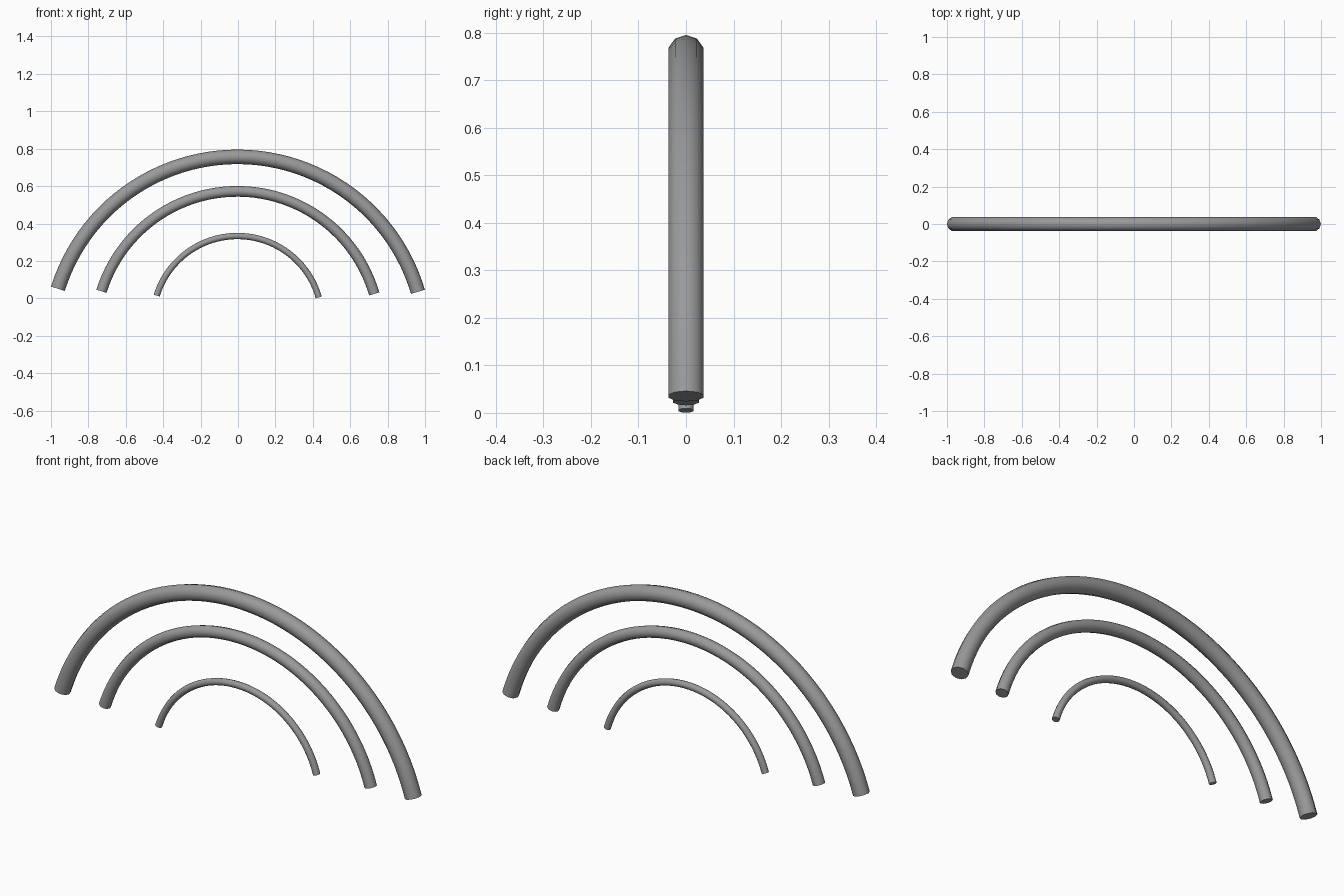
import bpy, bmesh, math

if "Cube" in bpy.data.objects:
    bpy.data.objects.remove(bpy.data.objects["Cube"])

SIDES, STEPS = 10, 48

grey = bpy.data.materials.new("mid_grey")
grey.diffuse_color = (0.32, 0.32, 0.32, 1)
grey.use_nodes = True
grey.node_tree.nodes["Principled BSDF"].inputs["Base Color"].default_value = grey.diffuse_color


def arch(name, radius, tube, centre_z, right_deg, left_deg):
    """Round tube swept along a circular arc in the xz plane, capped at both ends."""
    bm = bmesh.new()
    rings = []
    for i in range(STEPS + 1):
        a = math.radians(right_deg + (180 - left_deg - right_deg) * i / STEPS)
        ring = []
        for k in range(SIDES):
            t = 2 * math.pi * k / SIDES
            r = radius + tube * math.cos(t)
            ring.append(bm.verts.new((-0.003 + r * math.cos(a),
                                      tube * math.sin(t),
                                      centre_z + r * math.sin(a))))
        rings.append(ring)
    for r0, r1 in zip(rings, rings[1:]):
        for k in range(SIDES):
            n = (k + 1) % SIDES
            bm.faces.new((r0[k], r0[n], r1[n], r1[k]))
    bm.faces.new(rings[0])
    bm.faces.new(rings[-1])
    bmesh.ops.recalc_face_normals(bm, faces=bm.faces)
    mesh = bpy.data.meshes.new(name)
    bm.to_mesh(mesh)
    bm.free()
    mesh.materials.append(grey)
    obj = bpy.data.objects.new(name, mesh)
    bpy.context.collection.objects.link(obj)
    # smooth tube, crisp end caps
    bpy.ops.object.select_all(action='DESELECT')
    obj.select_set(True)
    bpy.context.view_layer.objects.active = obj
    bpy.ops.object.shade_smooth_by_angle(angle=math.radians(50))


# Three nested arches, thinner towards the middle
arch("outer_arch", 1.006, 0.0388, -0.2495, 16.43, 17.4)
arch("middle_arch", 0.762, 0.0285, -0.190, 16.3, 17.4)
arch("inner_arch", 0.452, 0.0168, -0.1188, 15.9, 17.2)
